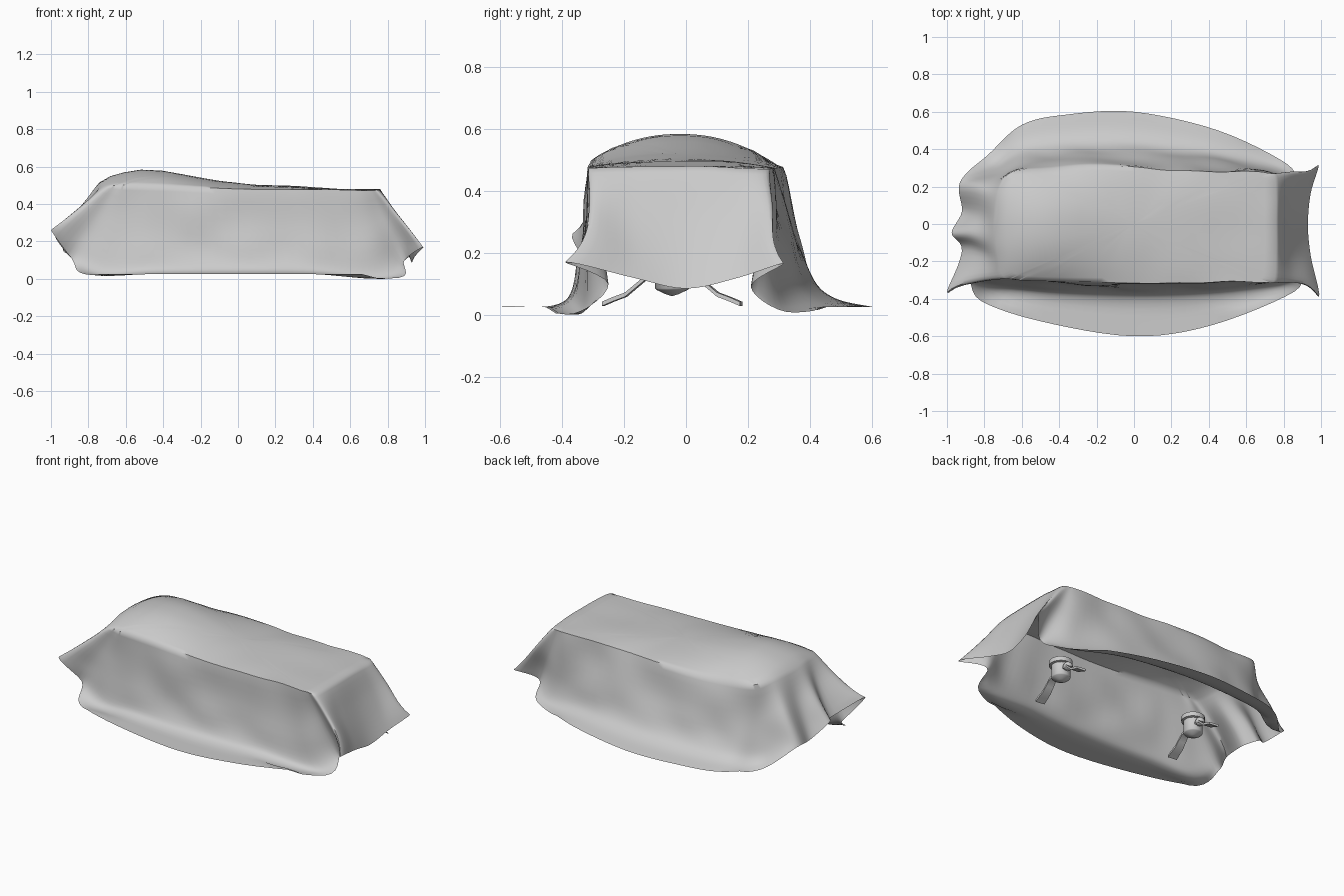
import bpy, bmesh, math
from mathutils import Vector, noise

if "Cube" in bpy.data.objects:
    bpy.data.objects.remove(bpy.data.objects["Cube"])

# ---------- draped cover ----------
# columns around the cover: shoulder x, y, then hem x, y, z
COLS = [
    (.76, 0, .93, 0, .085), (.76, .15, .945, .17, .12), (.75, .265, .985, .315, .165),
    (.70, .28, .88, .21, .09), (.62, .28, .82, .32, .01), (.35, .285, .45, .50, .025),
    (0, .30, 0, .60, .025), (-.35, .305, -.36, .585, .025), (-.58, .29, -.60, .53, .025),
    (-.68, .26, -.78, .37, .025), (-.72, .17, -.93, .23, .15), (-.74, .04, -.92, .07, .14),
    (-.74, -.06, -.975, -.05, .22), (-.73, -.16, -.92, -.15, .20), (-.70, -.28, -1, -.37, .26),
    (-.64, -.30, -.89, -.29, .11), (-.57, -.31, -.82, -.41, .025), (-.35, -.315, -.50, -.52, .025),
    (0, -.315, 0, -.60, .025), (.35, -.315, .42, -.54, .025), (.60, -.31, .86, -.36, .005),
    (.70, -.31, .89, -.25, .10), (.75, -.30, .99, -.39, .17), (.76, -.15, .945, -.17, .12),
]
CORNERS = (2, 14, 22)
CREST = [(-.8, .47), (-.75, .51), (-.68, .55), (-.55, .585), (-.4, .578), (-.1, .522),
         (.1, .502), (.3, .497), (.5, .482), (.9, .475)]


def top_height(x, y):
    for (x0, z0), (x1, z1) in zip(CREST, CREST[1:]):
        if x <= x1:
            t = max(0, (x - x0) / (x1 - x0))
            crest = z0 + (z1 - z0) * t
            break
    return .472 + (crest - .472) * max(0, 1 - (abs(y + .02) / .33) ** 2.2)


def spline(p0, p1, p2, p3, t):
    return .5 * (2 * p1 + (p2 - p0) * t + (2 * p0 - 5 * p1 + 4 * p2 - p3) * t * t
                 + (3 * p1 - p0 - 3 * p2 + p3) * t ** 3)


def column(i, c):
    """Control points down one column: inner top, shoulder, three wall points, hem."""
    sx, sy, hx, hy, hz = c
    s = Vector((sx, sy, top_height(sx, sy)))
    h = Vector((hx, hy, hz))
    fx = fy = fz = (.4, .7, .88)
    if i in CORNERS:                               # corners drop straight, then flare
        fy = (.12, .35, .65)
    if hz < .03:                                   # long sides hang, then lie on the floor
        fx = (.2, .45, .7)
        fy, fz = (((.16, .36, .6), (.45, .8, .94)) if sy > 0 else
                  ((.05, .17, .4), (.45, .86, .99)))
    pts = [Vector((sx * .93, sy * .88, s.z)), s]
    for x, y, z in zip(fx, fy, fz):
        pts.append(Vector((sx + (hx - sx) * x, sy + (hy - sy) * y, s.z + (hz - s.z) * z)))
    return pts + [h, h + (h - pts[-1]) * .5]


def build_cover():
    ctrl = [column(i, c) for i, c in enumerate(COLS)]
    n, sub, step = len(COLS), 6, 5
    bm = bmesh.new()
    rows = []
    ring_pts = [[spline(*(ctrl[(i + d) % n][r] for d in (-1, 0, 1, 2)), k / sub)
                 for i in range(n) for k in range(sub)] for r in range(7)]
    for f in (.12, .25, .4, .55, .7, .82, .92):                 # top panel rings
        rows.append([Vector((p.x * f, p.y * f, top_height(p.x * f, p.y * f)))
                     for p in ring_pts[1]])
    for r in (1, 2, 3, 4):                                      # wall rings
        for k in range(step):
            rows.append([spline(*(ring_pts[r + d][j] for d in (-1, 0, 1, 2)), k / step)
                         for j in range(n * sub)])
    rows.append(ring_pts[5])
    for row in rows:                                            # soft wrinkles
        for p in row:
            w = min(1, max(0, (p.z - .06) / .12)) * min(1, max(0, (.56 - p.z) / .1))
            d = noise.noise(Vector((p.x * 4.5, p.y * 4.5, p.z * 4))) * .02 * w
            p.y += d
            p.z = max(p.z + d * .3, 0)
            if abs(p.y) > .43:                                  # skirt lies flat
                p.z = max(p.z, .025)
    vr = [[bm.verts.new(p) for p in row] for row in rows]
    for a, b in zip(vr, vr[1:]):
        for j in range(len(a)):
            k = (j + 1) % len(a)
            bm.faces.new((a[j], b[j], b[k], a[k]))
    mid = bm.verts.new((0, 0, top_height(0, 0)))
    for j in range(len(vr[0])):
        bm.faces.new((mid, vr[0][j], vr[0][(j + 1) % len(vr[0])]))
    finish(bm, "draped_cover")


def finish(bm, name, loc=(0, 0, 0), rot=0.0):
    bmesh.ops.recalc_face_normals(bm, faces=bm.faces)
    me = bpy.data.meshes.new(name)
    bm.to_mesh(me)
    bm.free()
    ob = bpy.data.objects.new(name, me)
    bpy.context.collection.objects.link(ob)
    ob.location, ob.rotation_euler.z = loc, rot
    bpy.ops.object.select_all(action='DESELECT')
    ob.select_set(True)
    bpy.context.view_layer.objects.active = ob
    bpy.ops.object.shade_smooth_by_angle(angle=math.radians(60))
    return ob


# ---------- hidden stands ----------
def lathe(profile, name, loc, segs=20):
    bm = bmesh.new()
    vs = [bm.verts.new((r, 0, z)) for r, z in profile]
    es = [bm.edges.new(e) for e in zip(vs, vs[1:])]
    bmesh.ops.spin(bm, geom=vs + es, cent=(0, 0, 0), axis=(0, 0, 1), angle=math.tau, steps=segs)
    bmesh.ops.remove_doubles(bm, verts=bm.verts, dist=1e-4)
    return finish(bm, name, loc)


def leg(name, loc, side):
    """Flat bent strip running outward and down from the hub."""
    path = [(.03, .125), (.09, .115), (.12, .09), (.15, .065), (.19, .05), (.225, .035)]
    bm = bmesh.new()
    secs = []
    for i, (y, z) in enumerate(path):
        w = .02 + .002 * i
        secs.append([bm.verts.new((x, y * side, z + h)) for x, h in
                     ((-w, -.007), (w, -.007), (w, .007), (-w, .007))])
    for a, b in zip(secs, secs[1:]):
        for j in range(4):
            bm.faces.new((a[j], a[(j + 1) % 4], b[(j + 1) % 4], b[j]))
    bm.faces.new(secs[0])
    bm.faces.new(secs[-1])
    finish(bm, name, loc, math.radians(-8))


build_cover()
for tag, x in (("right", .51), ("left", -.48)):
    at = (x, -.045, .01)
    lathe([(0, .05), (.02, .056), (.05, .07), (.055, .075), (.055, .15), (.068, .153),
           (.068, .18), (.04, .19), (0, .195)], tag + "_stand_hub", at)
    for side, end in ((-1, "front"), (1, "back")):
        leg(f"{tag}_stand_{end}_leg", (x, -.045, 0), side)
    # small clamp knob on the back of the hub
    lathe([(0, .1), (.02, .106), (.03, .125), (.02, .144), (0, .15)],
          tag + "_stand_knob", (x + .01, .03, 0), 12)
